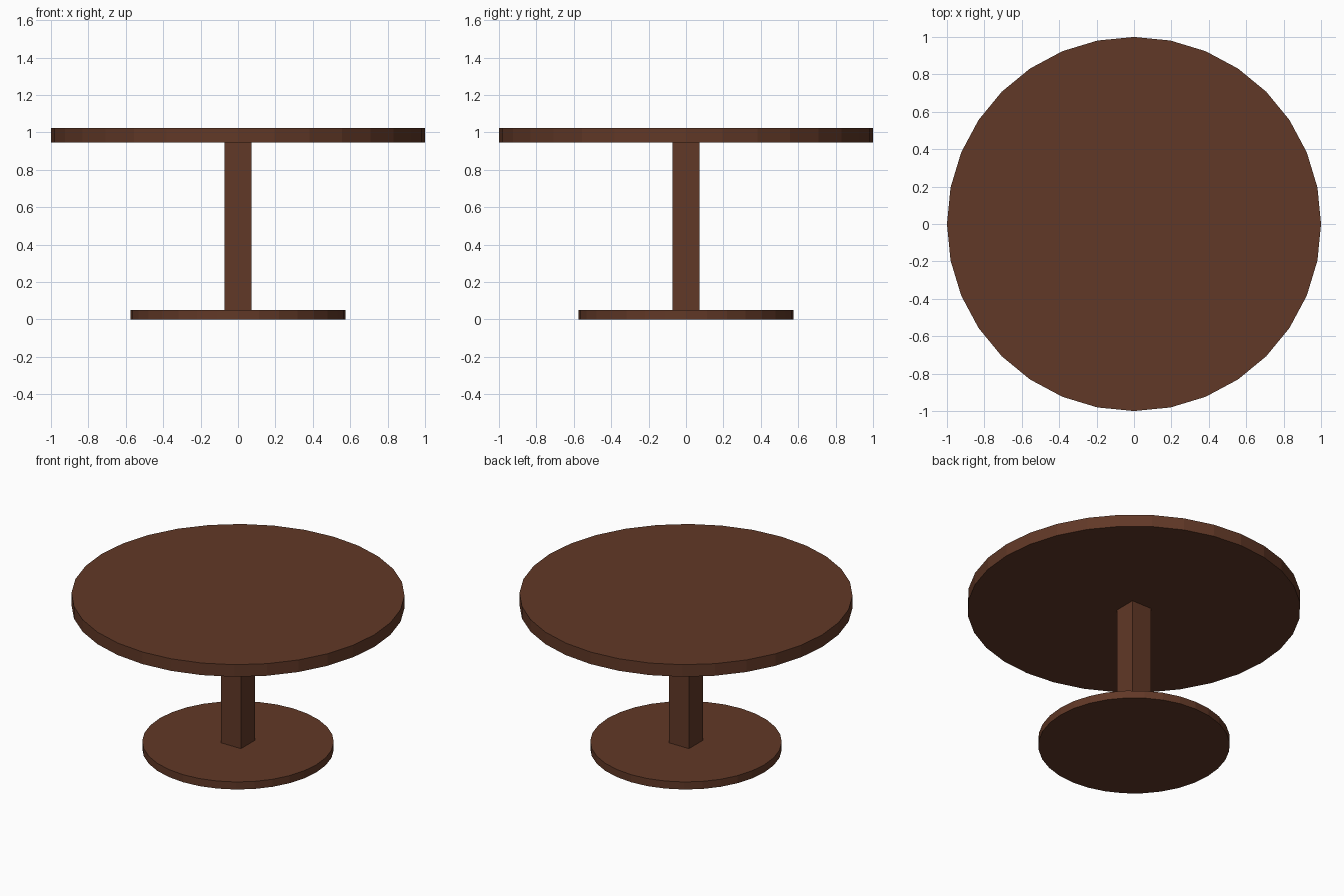
import bpy

if "Cube" in bpy.data.objects:
    bpy.data.objects.remove(bpy.data.objects["Cube"])

wood = bpy.data.materials.new("dark brown wood")
wood.diffuse_color = (0.12, 0.04, 0.02, 1.0)
wood.use_nodes = True
wood.node_tree.nodes["Principled BSDF"].inputs["Base Color"].default_value = wood.diffuse_color


def finish(name):
    obj = bpy.context.object
    obj.name = name
    obj.data.name = name
    obj.data.materials.append(wood)
    return obj


def disc(name, radius, z0, z1):
    bpy.ops.mesh.primitive_cylinder_add(
        vertices=32, radius=radius, depth=z1 - z0, location=(0, 0, (z0 + z1) / 2))
    return finish(name)


# Round foot and round top
disc("base", 0.575, 0.0, 0.05)
disc("tabletop", 1.0, 0.945, 1.025)

# Square central column between them
bpy.ops.mesh.primitive_cube_add(size=1, location=(0, 0, (0.05 + 0.945) / 2))
column = finish("column")
column.scale = (0.146, 0.146, 0.945 - 0.05)
bpy.ops.object.transform_apply(location=False, rotation=False, scale=True)
